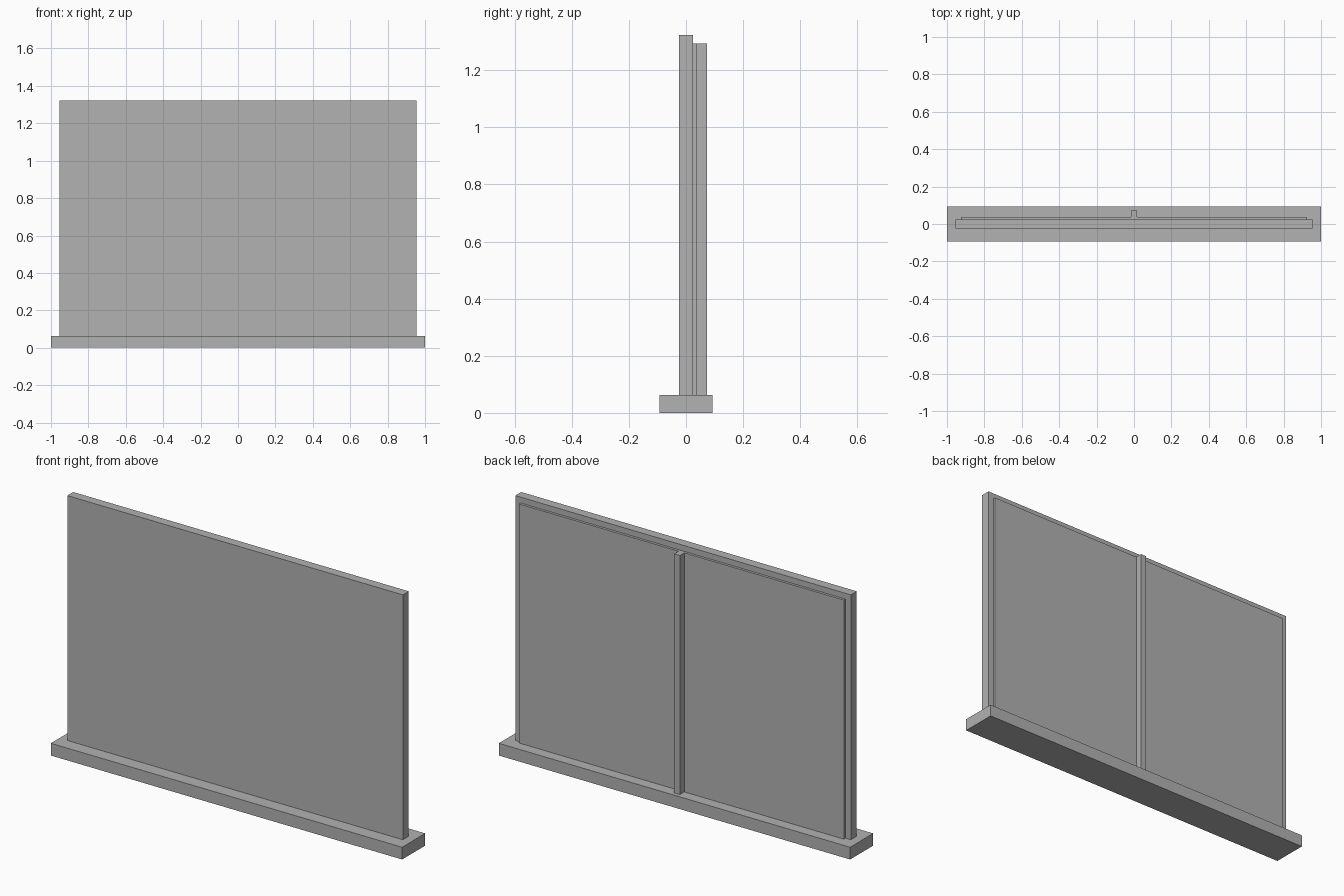
import bpy
import bmesh

default = bpy.data.objects.get("Cube")
if default:
    bpy.data.objects.remove(default, do_unlink=True)

grey = bpy.data.materials.new("plain grey")
grey.use_nodes = True
colour = (0.445, 0.445, 0.445, 1.0)
grey.diffuse_color = colour
grey.node_tree.nodes["Principled BSDF"].inputs["Base Color"].default_value = colour


def box(name, half_width, y_range, z_range):
    """Flat-sided block centred on x = 0."""
    (y0, y1), (z0, z1) = y_range, z_range
    bm = bmesh.new()
    bmesh.ops.create_cube(bm, size=1)
    for v in bm.verts:
        v.co.x *= 2 * half_width
        v.co.y = y1 if v.co.y > 0 else y0
        v.co.z = z1 if v.co.z > 0 else z0
    mesh = bpy.data.meshes.new(name)
    bm.to_mesh(mesh)
    bm.free()
    mesh.materials.append(grey)
    obj = bpy.data.objects.new(name, mesh)
    bpy.context.collection.objects.link(obj)
    return obj


base_top = 0.063
panel_back = 0.024
backing_back = 0.037
back_height = (base_top, 1.293)

# Base plinth and the main upright panel
box("base", 1.0, (-0.0935, 0.0935), (0, base_top))
box("front_panel", 0.955, (-panel_back, panel_back), (base_top, 1.323))

# Thin rear sheet and its central stiffening post
box("backing_sheet", 0.924, (panel_back, backing_back), back_height)
box("rear_post", 0.016, (backing_back, 0.073), back_height)
